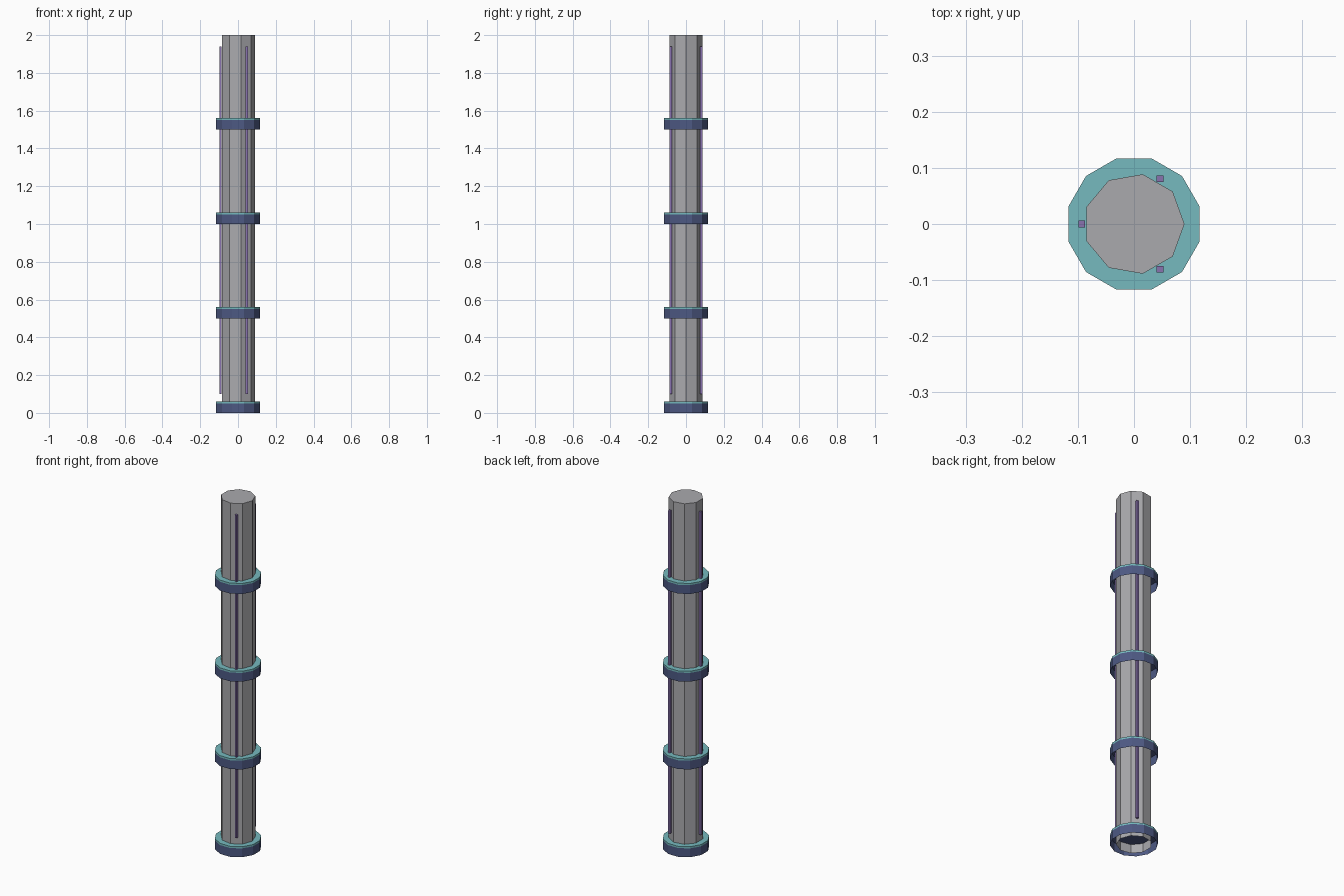
import bpy, bmesh, math

if "Cube" in bpy.data.objects:
    bpy.data.objects.remove(bpy.data.objects["Cube"])


def material(name, rgb):
    m = bpy.data.materials.new(name)
    m.diffuse_color = (*rgb, 1.0)
    m.use_nodes = True
    m.node_tree.nodes["Principled BSDF"].inputs["Base Color"].default_value = m.diffuse_color
    return m


GREY = material("pole grey", (0.40, 0.40, 0.42))
BLUE = material("navy blue", (0.075, 0.10, 0.23))
TEAL = material("teal", (0.18, 0.49, 0.52))
PURPLE = material("purple", (0.25, 0.17, 0.43))


def prism(name, sides, radius, z0, z1, mat, turn=0.0, open_bottom=False):
    """Upright prism, first corner at angle `turn`."""
    bm = bmesh.new()
    angles = [turn + 2 * math.pi * i / sides for i in range(sides)]
    base = bm.faces.new([bm.verts.new((radius * math.cos(a), radius * math.sin(a), z0))
                         for a in angles])
    top = bmesh.ops.extrude_face_region(bm, geom=[base], use_keep_orig=True)["geom"]
    bmesh.ops.translate(bm, vec=(0, 0, z1 - z0),
                        verts=[v for v in top if isinstance(v, bmesh.types.BMVert)])
    bmesh.ops.recalc_face_normals(bm, faces=bm.faces)
    if open_bottom:
        low = [f for f in bm.faces if f.normal.z < -0.9]
        bmesh.ops.delete(bm, geom=low, context='FACES_ONLY')
    mesh = bpy.data.meshes.new(name)
    bm.to_mesh(mesh)
    bm.free()
    mesh.materials.append(mat)
    obj = bpy.data.objects.new(name, mesh)
    bpy.context.collection.objects.link(obj)
    return obj


# nine-sided pole, hollow from below
prism("pole", 9, 0.09, 0.0, 2.0, GREY, open_bottom=True)

# four collars: open-bottomed blue cap with a thin teal plate on top
for i in range(4):
    z = 0.5 * i
    prism(f"collar_{i + 1}", 12, 0.121, z, z + 0.05, BLUE, math.radians(15), True)
    prism(f"collar_plate_{i + 1}", 12, 0.121, z + 0.05, z + 0.06, TEAL, math.radians(15), True)

# three square strips running up the pole
for i, deg in enumerate((60, 180, 300)):
    a = math.radians(deg)
    strip = prism(f"strip_{i + 1}", 4, 0.006 * math.sqrt(2), 0.1, 1.94, PURPLE, math.pi / 4)
    strip.location = (0.093 * math.cos(a), 0.093 * math.sin(a), 0)
